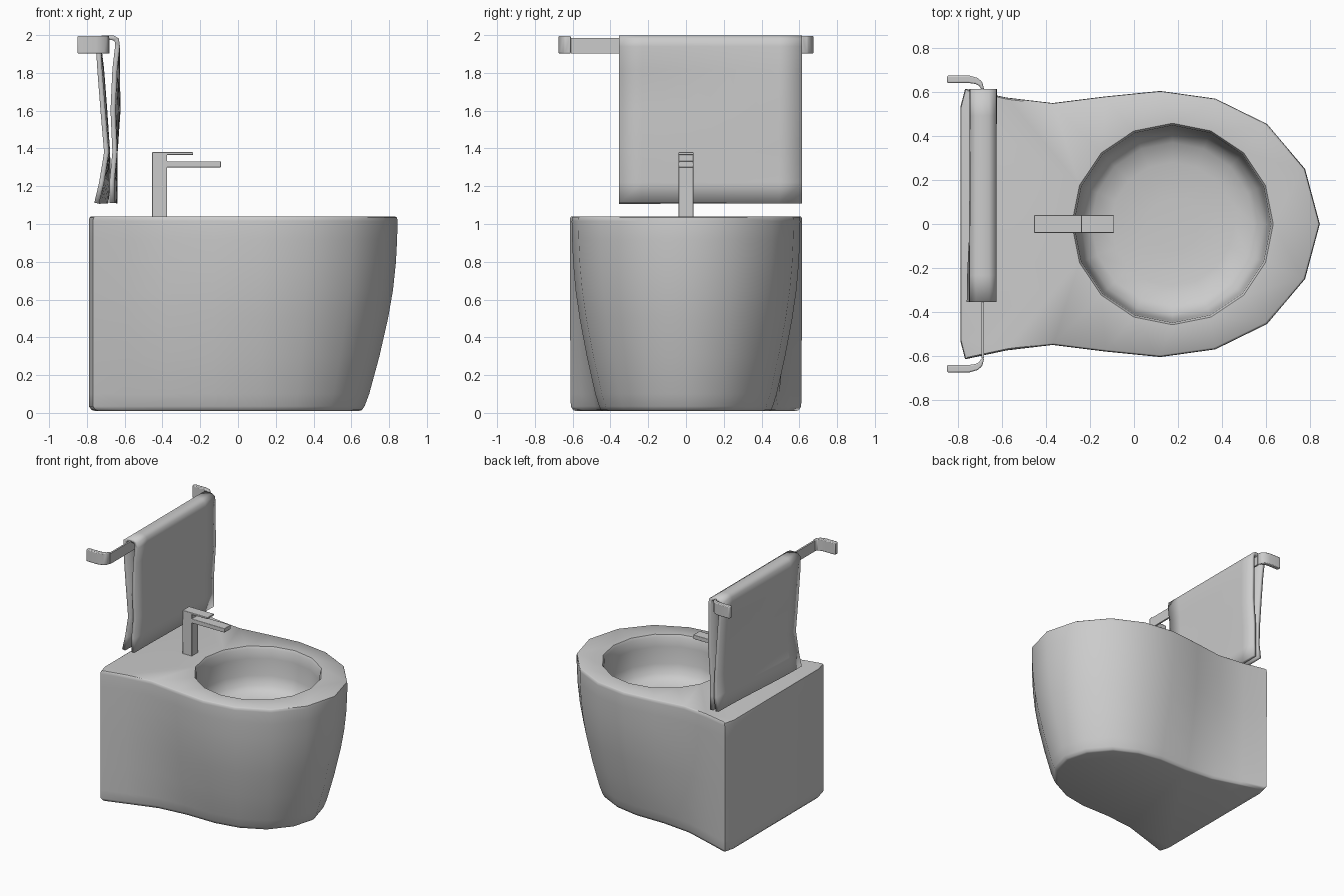
import bpy, bmesh, math

if "Cube" in bpy.data.objects:
    bpy.data.objects.remove(bpy.data.objects["Cube"])


def finish(bm, name, angle=40):
    """Turn a bmesh into a smooth-shaded object."""
    bmesh.ops.recalc_face_normals(bm, faces=bm.faces[:])
    me = bpy.data.meshes.new(name)
    bm.to_mesh(me)
    bm.free()
    ob = bpy.data.objects.new(name, me)
    bpy.context.collection.objects.link(ob)
    bpy.ops.object.select_all(action='DESELECT')
    ob.select_set(True)
    bpy.context.view_layer.objects.active = ob
    bpy.ops.object.shade_smooth_by_angle(angle=math.radians(angle))
    return ob


def ring(bm, pts):
    return [bm.verts.new(p) for p in pts]


def bridge(bm, a, b):
    n = len(a)
    for i in range(n):
        j = (i + 1) % n
        bm.faces.new((a[i], a[j], b[j], b[i]))


def loop_edges(bm, loop):
    return [bm.edges.get((loop[i - 1], loop[i])) for i in range(len(loop))]


def prism(name, outline, to3d, lo, hi, bevel=0.0):
    """Extrude a closed 2D outline between lo and hi."""
    bm = bmesh.new()
    a = ring(bm, [to3d(u, v, lo) for u, v in outline])
    b = ring(bm, [to3d(u, v, hi) for u, v in outline])
    bridge(bm, a, b)
    bm.faces.new(a)
    bm.faces.new(b)
    ob = finish(bm, name, 35)
    if bevel:
        m = ob.modifiers.new("bevel", 'BEVEL')
        m.width, m.segments = bevel, 2
    return ob


# Bidet body: half outlines at the rim and at the base, blended over the height
rim = [(-.79, .53), (-.768, .615), (-.58, .575), (-.37, .55), (-.13, .58),
       (.12, .605), (.37, .57), (.605, .455), (.778, .25), (.845, 0)]
base = [(-.79, .53), (-.768, .61), (-.58, .55), (-.37, .485), (-.13, .46),
        (.12, .46), (.31, .425), (.49, .335), (.62, .18), (.67, 0)]
# height, blend towards rim, scale
levels = [(.01, 0, .955), (.015, 0, .98), (.035, 0, 1), (.1, .14, 1), (.3, .45, 1),
          (.5, .71, 1), (.65, .86, 1), (.8, .95, 1), (.92, .985, 1),
          (1.015, 1, 1), (1.034, 1, .996), (1.04, 1, .985)]


def body_ring(z, t, s):
    half = [((b[0] + (r[0] - b[0]) * t) * s, (b[1] + (r[1] - b[1]) * t) * s, z)
            for r, b in zip(rim, base)]
    return half + [(x, -y, z) for x, y, z in reversed(half[:-1])]


bm = bmesh.new()
loops = [ring(bm, body_ring(*l)) for l in levels]
for a, b in zip(loops, loops[1:]):
    bridge(bm, a, b)
bm.faces.new(loops[0])

# Basin: 16-sided bowl sunk into the top
bowl = []
for r, z in [(.458, 1.04), (.448, 1.022), (.443, .95), (.435, .82), (.415, .75),
             (.37, .71), (.28, .69), (.12, .682)]:
    bowl.append(ring(bm, [(.175 + r * math.cos(i * math.pi / 8),
                           r * math.sin(i * math.pi / 8), z) for i in range(16)]))
for a, b in zip(bowl, bowl[1:]):
    bridge(bm, a, b)
bm.faces.new(bowl[-1])
bmesh.ops.triangle_fill(bm, use_beauty=True, normal=(0, 0, 1),
                        edges=loop_edges(bm, loops[-1]) + loop_edges(bm, bowl[0]))
finish(bm, "bidet_body", 45)

# Faucet: side profile of post, spout and lever
prism("faucet", [(-.455, 1.03), (-.375, 1.03), (-.375, 1.3), (-.09, 1.3), (-.09, 1.332),
                 (-.375, 1.332), (-.375, 1.366), (-.237, 1.366), (-.237, 1.38), (-.455, 1.38)],
      lambda u, v, w: (u, w, v), -.04, .04, .003)

# Towel bar: thin flat strip
prism("towel_bar", [(-.694, -.61), (-.681, -.61), (-.681, .61), (-.694, .61)],
      lambda u, v, w: (u, v, w), 1.902, 1.984)

# Bar brackets: tapering hooks running back to the wall
hook = [(-.85, .675), (-.75, .675), (-.71, .664), (-.69, .645), (-.681, .61),
        (-.694, .61), (-.703, .628), (-.722, .637), (-.75, .641), (-.85, .641)]
for side, s in (("right", -1), ("left", 1)):
    prism("bar_bracket_" + side, [(x, y * s) for x, y in hook],
          lambda u, v, w: (u, v, w), 1.902, 1.996, .006)

# Towel: folded sheet over the bar, sections blended between its two ends
near = [(-.668, 1.11), (-.668, 1.22), (-.652, 1.38), (-.662, 1.6), (-.652, 1.82),
        (-.638, 1.94), (-.642, 1.975), (-.662, 1.986), (-.715, 1.986), (-.736, 1.97),
        (-.738, 1.92), (-.732, 1.82), (-.715, 1.6), (-.696, 1.38), (-.722, 1.22), (-.748, 1.11)]
far = [(-.652, 1.11), (-.650, 1.22), (-.650, 1.38), (-.635, 1.6), (-.638, 1.82),
       (-.638, 1.94), (-.642, 1.975), (-.662, 1.986), (-.715, 1.986), (-.732, 1.97),
       (-.734, 1.92), (-.722, 1.82), (-.705, 1.6), (-.690, 1.38), (-.686, 1.22), (-.70, 1.11)]
bm = bmesh.new()
rows = []
for k in range(9):
    t = k / 8
    f = t * t * (3 - 2 * t)
    rows.append(ring(bm, [(a[0] + (b[0] - a[0]) * f, -.354 + .968 * t, a[1])
                          for a, b in zip(near, far)]))
for a, b in zip(rows, rows[1:]):
    for i in range(len(a) - 1):
        bm.faces.new((a[i], a[i + 1], b[i + 1], b[i]))
towel = finish(bm, "towel", 60)
solid = towel.modifiers.new("thickness", 'SOLIDIFY')
solid.thickness, solid.offset = .026, 0
